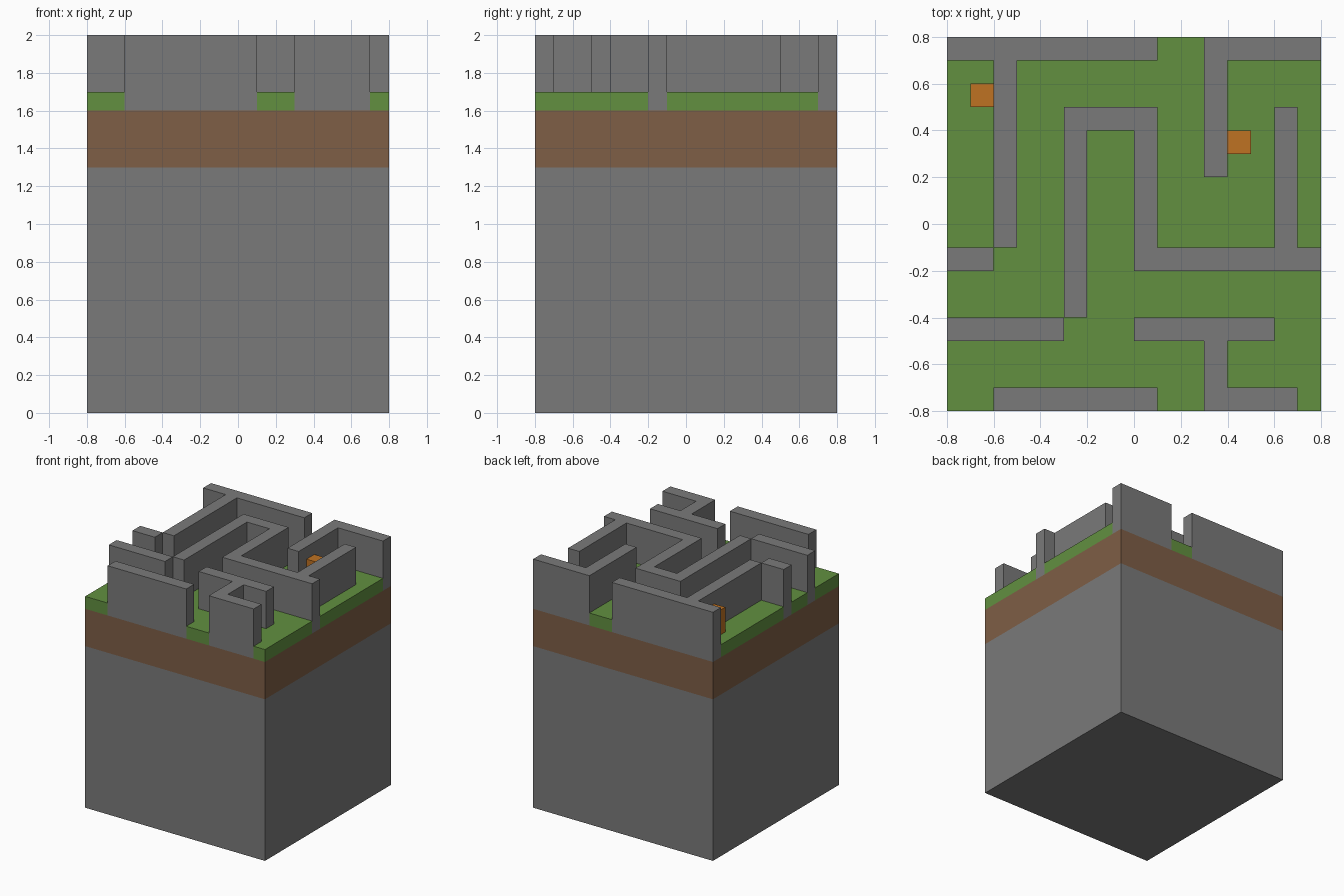
import bpy
import bmesh

cube = bpy.data.objects.get("Cube")
if cube:
    bpy.data.objects.remove(cube, do_unlink=True)

U = 0.1   # size of one grid cell
HALF = 8  # cells from the centre to each side


def material(name, rgb):
    mat = bpy.data.materials.new(name)
    mat.use_nodes = True
    colour = (*rgb, 1.0)
    mat.diffuse_color = colour
    mat.node_tree.nodes["Principled BSDF"].inputs["Base Color"].default_value = colour
    return mat


def rect_cells(x0, x1, y0, y1):
    return {(x, y) for x in range(x0, x1) for y in range(y0, y1)}


def extruded_plan(name, cells, bottom, top, mat):
    """Raise a floor plan of grid cells into a solid."""
    bm = bmesh.new()
    corners = {}

    def corner(x, y):
        if (x, y) not in corners:
            corners[x, y] = bm.verts.new((x * U, y * U, bottom))
        return corners[x, y]

    for x, y in sorted(cells):
        bm.faces.new([corner(x, y), corner(x + 1, y),
                      corner(x + 1, y + 1), corner(x, y + 1)])
    raised = bmesh.ops.extrude_face_region(bm, geom=bm.faces[:], use_keep_orig=True)
    verts = [g for g in raised["geom"] if isinstance(g, bmesh.types.BMVert)]
    bmesh.ops.translate(bm, verts=verts, vec=(0, 0, top - bottom))
    bmesh.ops.recalc_face_normals(bm, faces=bm.faces[:])
    mesh = bpy.data.meshes.new(name)
    bm.to_mesh(mesh)
    bm.free()
    mesh.materials.append(mat)
    obj = bpy.data.objects.new(name, mesh)
    bpy.context.collection.objects.link(obj)
    return obj


def box(name, x0, x1, y0, y1, bottom, top, mat):
    bpy.ops.mesh.primitive_cube_add(
        size=1, location=((x0 + x1) * U / 2, (y0 + y1) * U / 2, (bottom + top) / 2))
    obj = bpy.context.object
    obj.name = name
    obj.scale = ((x1 - x0) * U, (y1 - y0) * U, top - bottom)
    bpy.ops.object.transform_apply(location=False, rotation=False, scale=True)
    obj.data.materials.append(mat)
    return obj


stone = material("stone grey", (0.195, 0.195, 0.195))
dirt = material("dirt brown", (0.209, 0.112, 0.061))
grass = material("grass green", (0.122, 0.279, 0.051))
orange = material("block orange", (0.521, 0.168, 0.016))

# Ground layers
box("stone_base", -HALF, HALF, -HALF, HALF, 0, 1.3, stone)
box("dirt_layer", -HALF, HALF, -HALF, HALF, 1.3, 1.6, dirt)

# Maze walls as plan rectangles: x0, x1, y0, y1 in cells
wall_plan = [
    (-8, 1, 7, 8), (3, 8, 7, 8),        # back edge
    (-6, -5, -1, 7), (-8, -6, -2, -1),  # left run
    (-3, 1, 4, 5), (-3, -2, -4, 4), (0, 1, -2, 4),  # central arch
    (0, 8, -2, -1), (6, 7, -1, 5),      # right run
    (3, 4, 2, 7),                       # back spur
    (-8, -3, -5, -4), (0, 6, -5, -4), (3, 4, -7, -5),
    (-6, 1, -8, -7), (3, 7, -8, -7),    # front edge
]
walls = set().union(*(rect_cells(*r) for r in wall_plan))
extruded_plan("maze_walls", walls, 1.6, 2.0, stone)

# Grass fills the paths between the walls
paths = rect_cells(-HALF, HALF, -HALF, HALF) - walls
extruded_plan("grass_layer", paths, 1.6, 1.7, grass)

# Two orange blocks standing on the grass
for name, x, y in (("orange_block_back", -7, 5), ("orange_block_middle", 4, 3)):
    box(name, x, x + 1, y, y + 1, 1.7, 1.9, orange)
